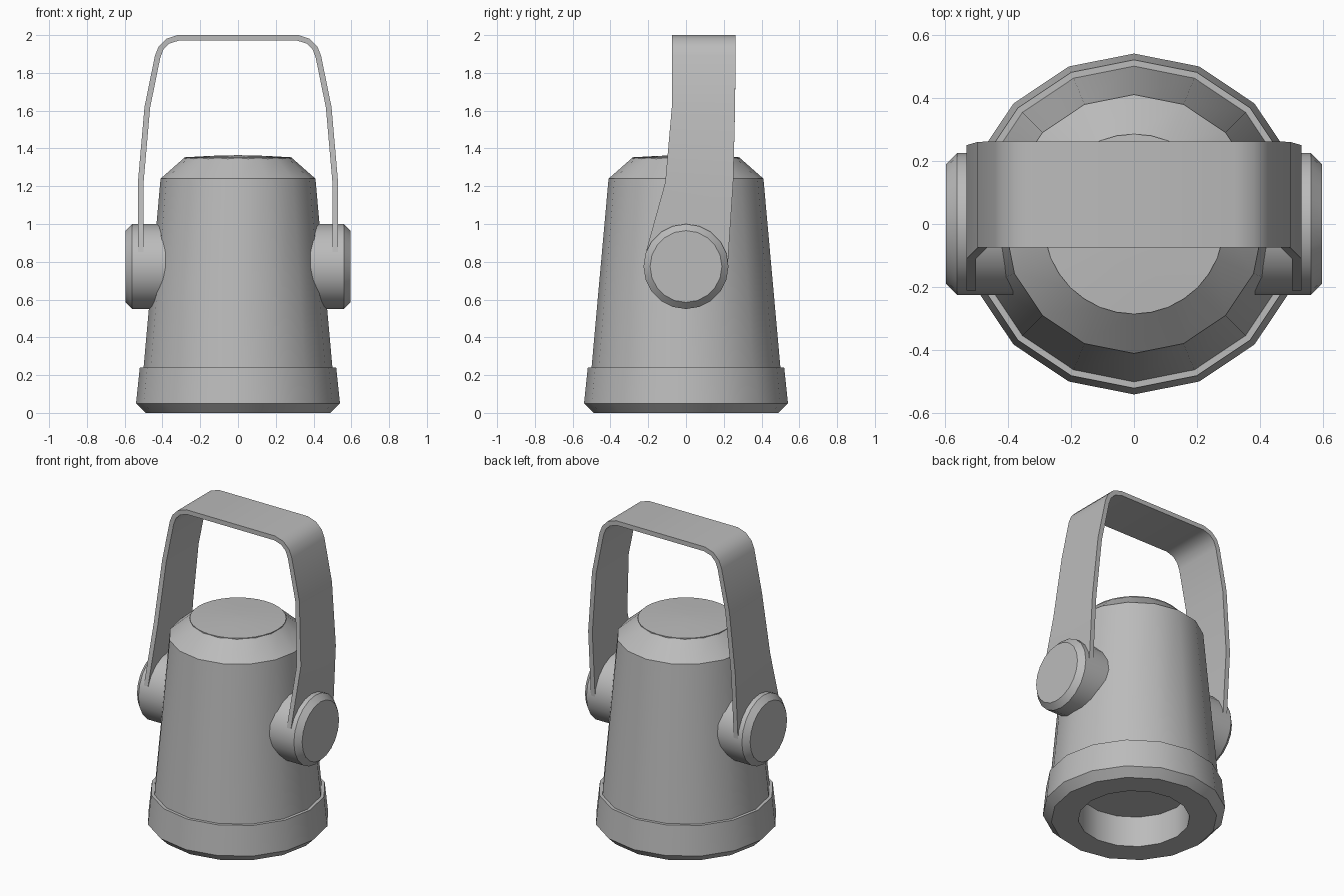
import bpy, bmesh, math
from mathutils import Matrix, Vector

cube = bpy.data.objects.get("Cube")
if cube:
    bpy.data.objects.remove(cube, do_unlink=True)

grey = bpy.data.materials.new("mid grey")
grey.use_nodes = True
grey.diffuse_color = (0.5, 0.5, 0.5, 1)
grey.node_tree.nodes["Principled BSDF"].inputs["Base Color"].default_value = grey.diffuse_color


def finish(name, bm):
    """Turn a bmesh into a named object, smooth with sharp edges kept."""
    bmesh.ops.remove_doubles(bm, verts=bm.verts, dist=1e-5)
    bmesh.ops.recalc_face_normals(bm, faces=bm.faces)
    mesh = bpy.data.meshes.new(name)
    bm.to_mesh(mesh)
    bm.free()
    mesh.materials.append(grey)
    obj = bpy.data.objects.new(name, mesh)
    bpy.context.collection.objects.link(obj)
    bpy.ops.object.select_all(action='DESELECT')
    obj.select_set(True)
    bpy.context.view_layer.objects.active = obj
    bpy.ops.object.shade_smooth_by_angle(angle=math.radians(30))
    return obj


def lathe(name, profile, sides, matrix=Matrix()):
    """Revolve (radius, height) points around z; open ends are capped."""
    bm = bmesh.new()
    rings = []
    for r, h in profile:
        angles = [math.tau * i / sides for i in range(sides)]
        rings.append([bm.verts.new((r * math.cos(a), r * math.sin(a), h)) for a in angles])
    for low, high in zip(rings, rings[1:]):
        for i in range(sides):
            j = (i + 1) % sides
            bm.faces.new((low[i], low[j], high[j], high[i]))
    bm.faces.new(rings[0])
    bm.faces.new(rings[-1])
    bm.transform(matrix)
    return finish(name, bm)


# Tapered housing with stepped rim and lens recess underneath
lathe("lamp_housing", [(0.33, 0.2), (0.33, 0), (0.49, 0), (0.54, 0.05), (0.52, 0.24),
                       (0.5, 0.24), (0.41, 1.24), (0.285, 1.35)], 16)

# Slightly domed lid
lathe("top_cap", [(0.285, 1.345), (0.285, 1.353), (0.14, 1.361), (0.02, 1.364)], 32)

# Pivot knobs on both sides
for side, name in ((1, "left_knob"), (-1, "right_knob")):
    turn = Matrix.Translation((0, 0, 0.775)) @ Matrix.Rotation(side * math.pi / 2, 4, 'Y')
    lathe(name, [(0.225, 0.36), (0.225, 0.56), (0.19, 0.595)], 20, turn)

# Strap handle: x, z, front y, back y along one half, then mirrored
half = [(0.53, 0.78, -0.215, 0.222), (0.53, 0.86, -0.21, 0.226), (0.53, 1.22, -0.11, 0.25),
        (0.495, 1.62, -0.075, 0.26), (0.44, 1.89, -0.075, 0.262), (0.42, 1.94, -0.075, 0.262),
        (0.38, 1.98, -0.075, 0.262), (0.32, 2.0, -0.075, 0.262)]
path = half + [(-x, z, front, back) for x, z, front, back in reversed(half)]
points = [Vector((p[0], p[1])) for p in path]
bm = bmesh.new()
loops = []
for i, (x, z, front, back) in enumerate(path):
    before = points[i] - points[i - 1] if i else points[1] - points[0]
    after = points[i + 1] - points[i] if i < len(points) - 1 else before
    tangent = (before.normalized() + after.normalized()).normalized()
    inner = points[i] + Vector((-tangent.y, tangent.x)) * 0.03
    loops.append([bm.verts.new(co) for co in ((x, front, z), (x, back, z),
                                              (inner.x, back, inner.y), (inner.x, front, inner.y))])
for a, b in zip(loops, loops[1:]):
    for k in range(4):
        m = (k + 1) % 4
        bm.faces.new((a[k], a[m], b[m], b[k]))
bm.faces.new(loops[0])
bm.faces.new(loops[-1])
finish("strap_handle", bm)
